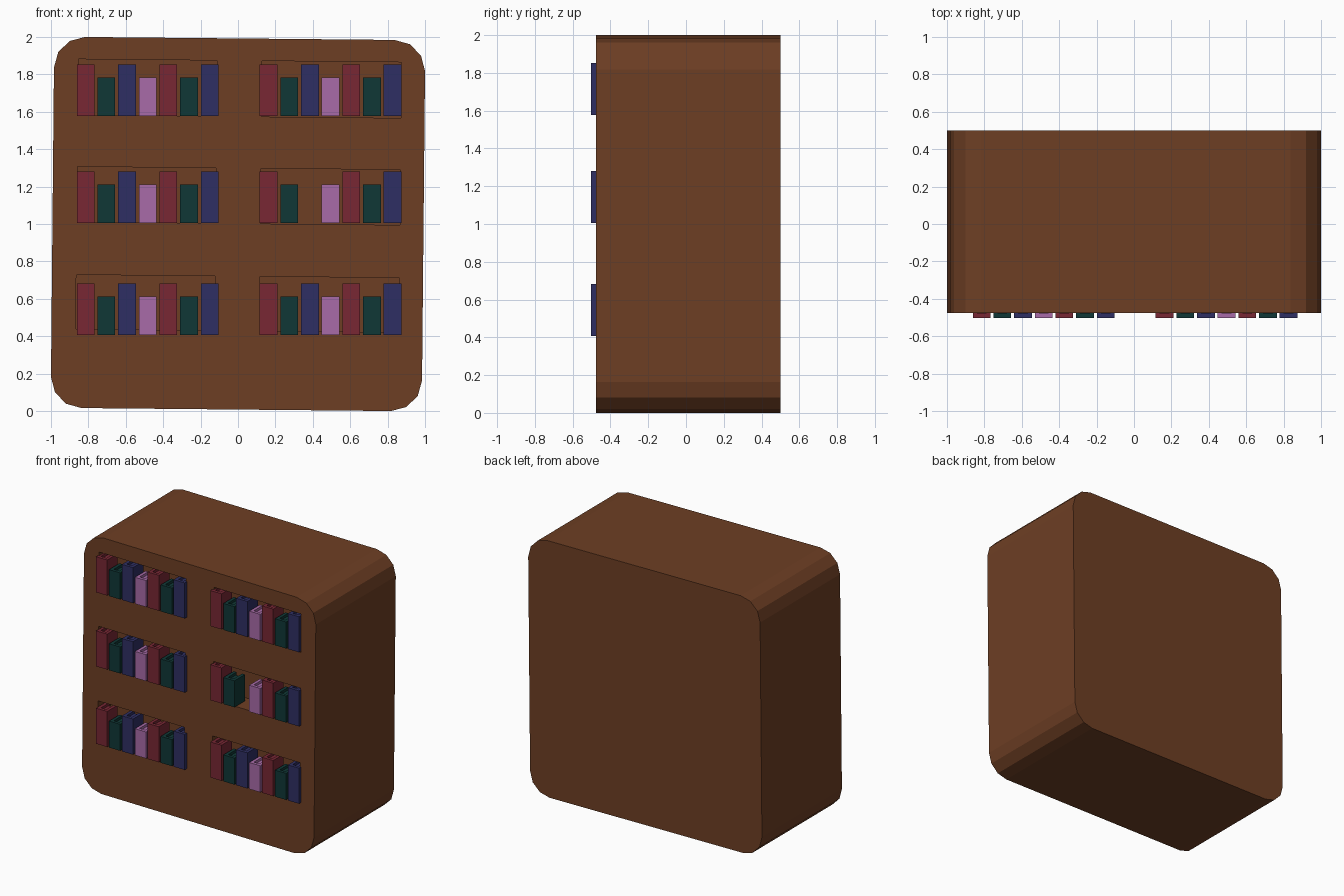
import bpy, bmesh, math
from mathutils import Matrix, Vector

if "Cube" in bpy.data.objects:
    bpy.data.objects.remove(bpy.data.objects["Cube"])


def material(name, rgb):
    m = bpy.data.materials.new(name)
    m.diffuse_color = (*rgb, 1)
    m.use_nodes = True
    m.node_tree.nodes["Principled BSDF"].inputs["Base Color"].default_value = m.diffuse_color
    return m


WOOD = material("brown wood", (0.155, 0.049, 0.0175))
RED = material("dark red", (0.188, 0.020, 0.034))
GREEN = material("dark green", (0.005, 0.039, 0.037))
BLUE = material("navy blue", (0.028, 0.028, 0.125))
PINK = material("orchid pink", (0.392, 0.147, 0.392))


def finish(bm, name, mat=None):
    bmesh.ops.recalc_face_normals(bm, faces=bm.faces)
    me = bpy.data.meshes.new(name)
    bm.to_mesh(me)
    bm.free()
    ob = bpy.data.objects.new(name, me)
    bpy.context.collection.objects.link(ob)
    if mat:
        me.materials.append(mat)
    return ob


def prism(bm, pts, offset):
    f = bm.faces.new([bm.verts.new(p) for p in pts])
    ext = bmesh.ops.extrude_face_region(bm, geom=[f])["geom"]
    if f.is_valid is False:
        return
    bmesh.ops.translate(bm, vec=offset, verts=[v for v in ext if isinstance(v, bmesh.types.BMVert)])


def box(bm, x0, x1, y0, y1, z0, z1):
    prism(bm, [(x0, y0, z0), (x1, y0, z0), (x1, y1, z0), (x0, y1, z0)], (0, 0, z1 - z0))


# whole case leans very slightly to the right
LEAN = Matrix.Translation((0, 0, 1)) @ Matrix.Rotation(math.radians(0.55), 4, 'Y') @ Matrix.Translation((0, 0, -1))

# case: rounded square pushed back in depth
H, R, FRONT, BACK = 0.992, 0.165, -0.477, 0.5
outline = []
for k, (sx, sz) in enumerate([(1, 1), (-1, 1), (-1, -1), (1, -1)]):
    for i in range(4):
        a = math.radians(90 * k + 30 * i)
        outline.append((sx * (H - R) + R * math.cos(a), FRONT, 1 + sz * (H - R) + R * math.sin(a)))
bm = bmesh.new()
prism(bm, outline, (0, BACK - FRONT, 0))
bm.transform(LEAN)
case = finish(bm, "bookcase", WOOD)

# shelf recesses cut into the front
bm = bmesh.new()
for z0, z1 in [(1.575, 1.873), (1.003, 1.298), (0.430, 0.720)]:
    for x0, x1 in [(-0.862, -0.120), (0.120, 0.866)]:
        box(bm, x0, x1, -0.6, -0.32, z0, z1)
bm.transform(LEAN)
cutter = finish(bm, "recess_cutter", WOOD)
cutter.hide_render = True
mod = case.modifiers.new("recesses", 'BOOLEAN')
mod.operation = 'DIFFERENCE'
mod.solver = 'EXACT'
mod.object = cutter
bpy.context.view_layer.objects.active = case
bpy.ops.object.modifier_apply(modifier=mod.name)
bpy.data.objects.remove(cutter)


# book: U-shaped cover with the spine in front and a lower page block
def book(name, x, z, height, mat, w=0.095, y0=-0.503, y1=-0.375, t=0.024):
    bm = bmesh.new()
    cover = [(x, y0), (x + w, y0), (x + w, y1), (x + w - t, y1),
             (x + w - t, y0 + t), (x + t, y0 + t), (x + t, y1), (x, y1)]
    prism(bm, [(px, py, z) for px, py in cover], (0, 0, height))
    box(bm, x + t, x + w - t, y0 + t, y1 - 0.01, z + 0.02, z + height - 0.02)
    finish(bm, name, mat)


# rows of books, one missing on the right middle shelf
order = [RED, GREEN, BLUE, PINK, RED, GREEN, BLUE]
for row, z in enumerate([0.407, 1.005, 1.578]):
    for side, x in [("left", -0.862), ("right", 0.116)]:
        for i, mat in enumerate(order):
            if row == 1 and side == "right" and i == 2:
                continue
            tall = mat in (RED, BLUE)
            book(f"book_{side}_{row}_{i}", x + i * 0.1105, z, 0.275 if tall else 0.205, mat)
